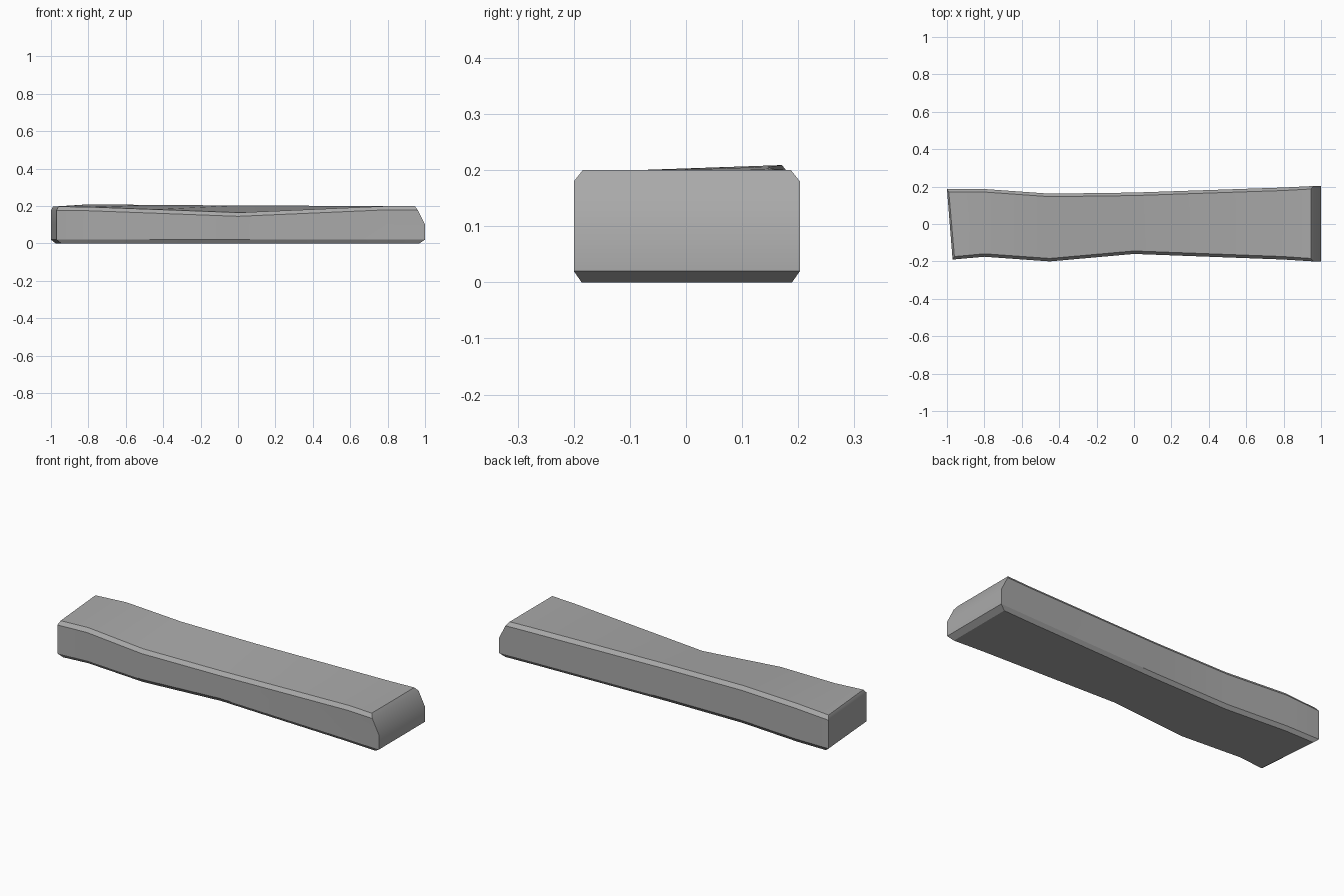
import bpy, bmesh

cube = bpy.data.objects.get("Cube")
if cube:
    bpy.data.objects.remove(cube, do_unlink=True)

mat = bpy.data.materials.new("stone grey")
mat.use_nodes = True
grey = (0.40, 0.40, 0.40, 1)
mat.diffuse_color = grey
mat.node_tree.nodes["Principled BSDF"].inputs["Base Color"].default_value = grey

# Stations along the slab: x, front y, back y, top z at front, top z at back
stations = [
    (-1.0, -0.19, 0.187, 0.197, 0.197),
    (-0.8, -0.175, 0.187, 0.195, 0.209),
    (-0.45, -0.2, 0.162, 0.182, 0.206),
    (0.0, -0.16, 0.168, 0.165, 0.203),
    (0.8, -0.19, 0.195, 0.2, 0.2),
    (1.0, -0.2, 0.203, 0.2, 0.2),
]
# Shift in x of each level at the two ends, listed from bottom to top
left_end = (0.025, 0, 0, 0, 0.01)
right_end = (-0.03, 0, 0, -0.04, -0.055)
flat = (0,) * 5
slant = 0.03
insets = (0.014, 0, 0, 0, 0.016)


def half_section(bm, x, y, top, side, shifts):
    """One side of the section, from the bottom bevel to the top bevel."""
    heights = (0, 0.02, 0.1, top - 0.02, top)
    return [bm.verts.new((x + dx, y - side * inset, z))
            for dx, inset, z in zip(shifts, insets, heights)]


# Slab body lofted through the sections
bm = bmesh.new()
rings = []
last = len(stations) - 1
for i, (x, front, back, z_front, z_back) in enumerate(stations):
    shifts = left_end if i == 0 else right_end if i == last else flat
    skew = slant if i == 0 else 0
    f = half_section(bm, x + skew, front, z_front, -1, shifts)
    b = half_section(bm, x, back, z_back, 1, shifts)
    rings.append(f + b[::-1])

for a, b in zip(rings, rings[1:]):
    n = len(a)
    for k in range(n):
        m = (k + 1) % n
        bm.faces.new((a[k], b[k], b[m], a[m]))

# Bevelled end faces, one strip for each level
for ring in (rings[0], rings[-1]):
    for k in range(4):
        bm.faces.new((ring[k], ring[k + 1], ring[8 - k], ring[9 - k]))

bmesh.ops.recalc_face_normals(bm, faces=bm.faces)
mesh = bpy.data.meshes.new("stone_slab")
bm.to_mesh(mesh)
bm.free()
mesh.materials.append(mat)
slab = bpy.data.objects.new("stone_slab", mesh)
bpy.context.collection.objects.link(slab)

bpy.context.view_layer.objects.active = slab
slab.select_set(True)
bpy.ops.object.shade_smooth_by_angle(angle=0.52)
